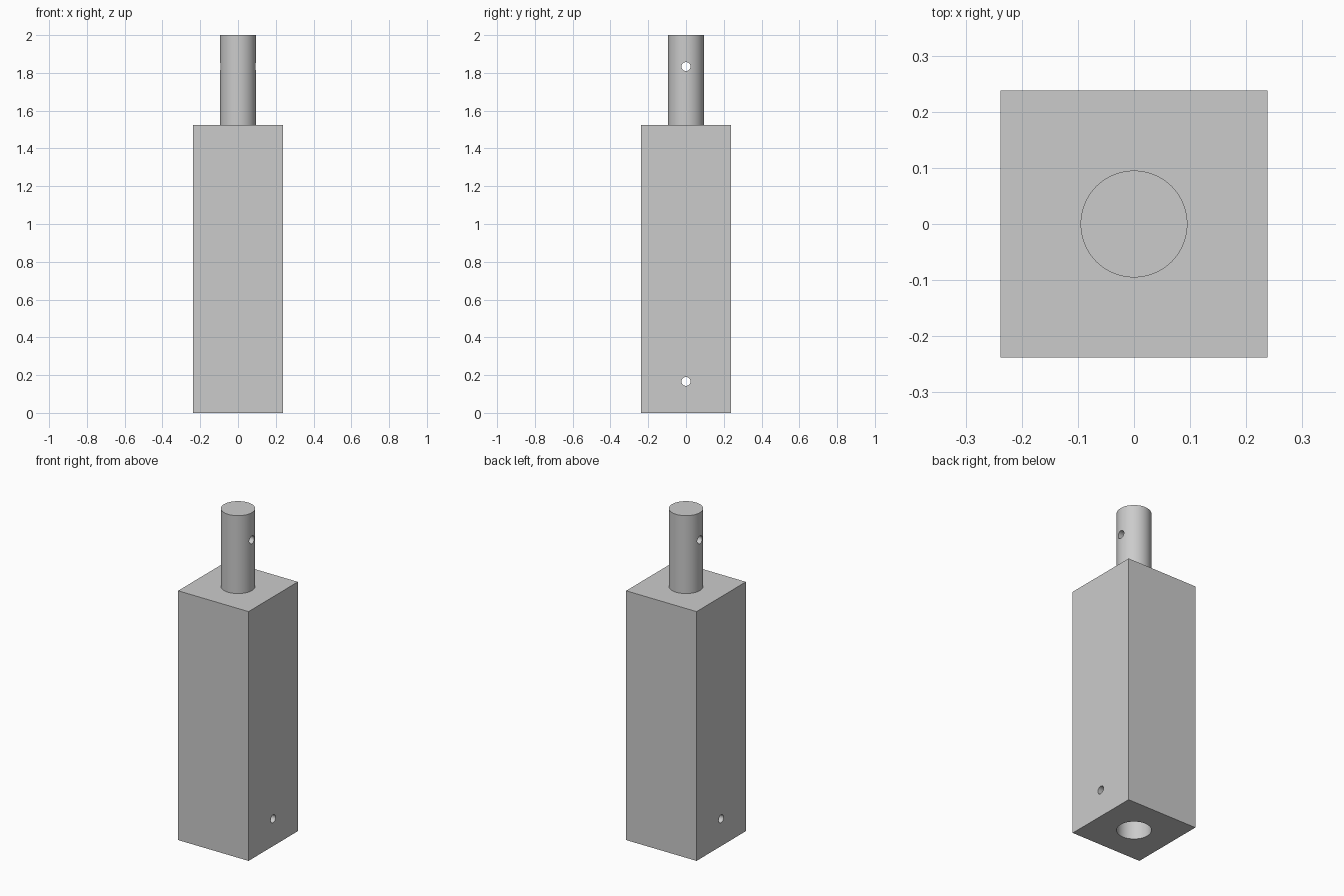
import bpy
import math

default = bpy.data.objects.get("Cube")
if default:
    bpy.data.objects.remove(default, do_unlink=True)

UNIT = 2 / 84          # one design unit; the whole part is 84 tall
WIDTH, BODY, TOTAL = 20 * UNIT, 64 * UNIT, 2.0
PEG_R, PIN_R, PIN_INSET = 4 * UNIT, UNIT, 7 * UNIT
SOCKET_DEPTH = TOTAL - BODY

grey = bpy.data.materials.new("plain grey")
grey.use_nodes = True
colour = (0.6, 0.6, 0.6, 1)
grey.diffuse_color = colour
grey.node_tree.nodes["Principled BSDF"].inputs["Base Color"].default_value = colour


def cylinder(name, radius, length, location, rotation=(0, 0, 0), sides=64):
    bpy.ops.mesh.primitive_cylinder_add(vertices=sides, radius=radius, depth=length,
                                        location=location, rotation=rotation)
    obj = bpy.context.object
    obj.name = name
    obj.data.materials.append(grey)
    return obj


def combine(target, tool, operation):
    """Apply a boolean and discard the tool."""
    mod = target.modifiers.new(tool.name, "BOOLEAN")
    mod.operation, mod.object, mod.solver = operation, tool, "EXACT"
    bpy.context.view_layer.objects.active = target
    bpy.ops.object.modifier_apply(modifier=mod.name)
    bpy.data.objects.remove(tool, do_unlink=True)


# Square body
bpy.ops.mesh.primitive_cube_add(size=1, location=(0, 0, BODY / 2))
post = bpy.context.object
post.name = "post_with_peg"
post.scale = (WIDTH, WIDTH, BODY)
bpy.ops.object.transform_apply(location=True, scale=True)
post.data.materials.append(grey)

# Round peg, sunk slightly into the body so that the two join cleanly
sink = 2 * UNIT
combine(post, cylinder("peg", PEG_R, TOTAL - BODY + sink,
                       (0, 0, (TOTAL + BODY - sink) / 2)), "UNION")

# Blind socket in the underside that receives another peg
combine(post, cylinder("socket", PEG_R, 2 * SOCKET_DEPTH, (0, 0, 0)), "DIFFERENCE")

# Cross pin holes through the socket and the peg
for z in (PIN_INSET, TOTAL - PIN_INSET):
    combine(post, cylinder("pin_hole", PIN_R, 2 * WIDTH, (0, 0, z),
                           (0, math.pi / 2, 0), 32), "DIFFERENCE")

# Smooth round walls, crisp edges
bpy.ops.object.select_all(action="DESELECT")
post.select_set(True)
bpy.context.view_layer.objects.active = post
bpy.ops.object.shade_smooth_by_angle(angle=math.radians(30))
